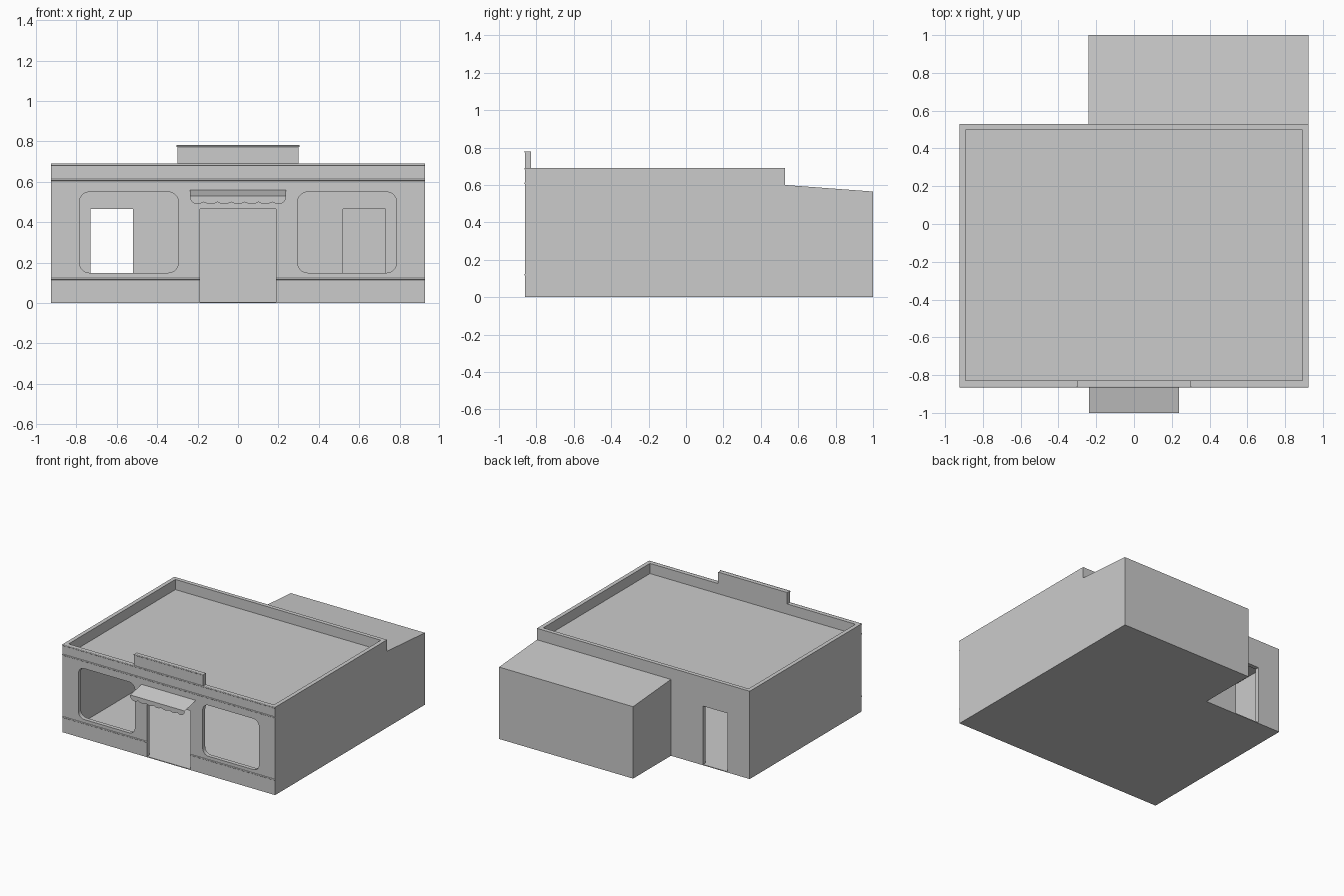
import bpy, bmesh, math
from mathutils import Vector

if "Cube" in bpy.data.objects:
    bpy.data.objects.remove(bpy.data.objects["Cube"])


def make_object(name, bm):
    bmesh.ops.recalc_face_normals(bm, faces=bm.faces)
    mesh = bpy.data.meshes.new(name)
    bm.to_mesh(mesh)
    bm.free()
    obj = bpy.data.objects.new(name, mesh)
    bpy.context.collection.objects.link(obj)
    return obj


def prism(name, outline, direction):
    """Extrude a closed outline of 3D points along a direction."""
    bm = bmesh.new()
    face = bm.faces.new([bm.verts.new(p) for p in outline])
    ext = bmesh.ops.extrude_face_region(bm, geom=[face], use_keep_orig=True)
    verts = [g for g in ext["geom"] if isinstance(g, bmesh.types.BMVert)]
    bmesh.ops.translate(bm, verts=verts, vec=Vector(direction))
    return make_object(name, bm)


def box(name, x0, x1, y0, y1, z0, z1):
    return prism(name, [(x0, y0, z0), (x1, y0, z0), (x1, y1, z0), (x0, y1, z0)],
                 (0, 0, z1 - z0))


def rounded_cutter(x0, x1, z0, z1, r, y0, y1):
    pts = []
    corners = [(x1 - r, z1 - r), (x0 + r, z1 - r), (x0 + r, z0 + r), (x1 - r, z0 + r)]
    for i, (cx, cz) in enumerate(corners):
        for k in range(9):
            a = math.radians(90 * i + 90 * k / 8)
            pts.append((cx + r * math.cos(a), y0, cz + r * math.sin(a)))
    return prism("window_cutter", pts, (0, y1 - y0, 0))


def cut(obj, cutters):
    """Subtract each cutter, bake the result and remove the cutters."""
    for c in cutters:
        mod = obj.modifiers.new("cut", "BOOLEAN")
        mod.operation, mod.solver, mod.object = "DIFFERENCE", "EXACT", c
        c.hide_render = True
    dg = bpy.context.evaluated_depsgraph_get()
    mesh = bpy.data.meshes.new_from_object(obj.evaluated_get(dg))
    obj.modifiers.clear()
    obj.data = mesh
    for c in cutters:
        bpy.data.objects.remove(c)


X, FRONT, BACK, T = 0.925, -0.86, 0.53, 0.032
FLOOR = 0.006

# main hall: hollow room, sunken roof, windows and doorways
hall = box("main_hall", -X, X, FRONT, BACK, 0, 0.69)
cut(hall, [
    box("room_cutter", -X + T, X - T, FRONT + T, BACK - T, FLOOR, 0.585),
    box("roof_cutter", -X + T, X - T, FRONT + T, BACK - T, 0.61, 0.8),
    rounded_cutter(-0.785, -0.295, 0.15, 0.55, 0.05, FRONT - 0.05, FRONT + 0.06),
    rounded_cutter(0.295, 0.785, 0.15, 0.55, 0.05, FRONT - 0.05, FRONT + 0.06),
    box("door_cutter", -0.188, 0.188, FRONT - 0.05, FRONT + 0.06, FLOOR, 0.465),
    box("door_cutter", -0.73, -0.52, BACK - 0.06, BACK + 0.05, FLOOR, 0.465),
    box("door_cutter", 0.52, 0.73, BACK - 0.06, BACK + 0.05, FLOOR, 0.465),
])

# rear extension with a sloping roof, hollow and open towards the hall
annex = prism("rear_extension",
              [(-0.24, BACK, 0), (-0.24, 1, 0), (-0.24, 1, 0.565), (-0.24, BACK, 0.60)],
              (X + 0.24, 0, 0))
cut(annex, [prism("annex_cutter",
                  [(-0.21, 0.5, FLOOR), (-0.21, 0.97, FLOOR),
                   (-0.21, 0.97, 0.54), (-0.21, 0.5, 0.575)],
                  (X - T + 0.21, 0, 0))])

# raised sign panel above the door
box("sign_panel", -0.30, 0.30, FRONT, FRONT + T, 0.69, 0.78)


# slim half-round mouldings on the front
def moulding(name, x0, x1, z, r=0.005):
    pts = [(x0, FRONT - r * math.sin(a), z + r * math.cos(a))
           for a in (math.pi * k / 6 for k in range(7))]
    prism(name, pts, (x1 - x0, 0, 0))


moulding("upper_moulding", -X, X, 0.61)
moulding("parapet_moulding", -X, X, 0.686)
moulding("base_moulding_left", -X, -0.188, 0.12)
moulding("base_moulding_right", 0.188, X, 0.12)
moulding("sign_moulding", -0.305, 0.305, 0.777)

# awning: a single sheet with a scalloped hanging edge
bm = bmesh.new()
N, SCALLOPS, HALF = 84, 7, 0.237
rows = []
for i in range(N + 1):
    t = i / N
    x = -HALF + 2 * HALF * t
    edge = max(0, 1 - min(t, 1 - t) / 0.06)
    z = 0.49 + 0.01 * (1 - abs(math.sin(math.pi * SCALLOPS * t))) + 0.014 * edge ** 2
    rows.append([bm.verts.new(p) for p in ((x, FRONT, 0.56), (x, -1, 0.53), (x, -1, z))])
for a, b in zip(rows, rows[1:]):
    for k in range(2):
        bm.faces.new((a[k], b[k], b[k + 1], a[k + 1]))
make_object("door_awning", bm)
